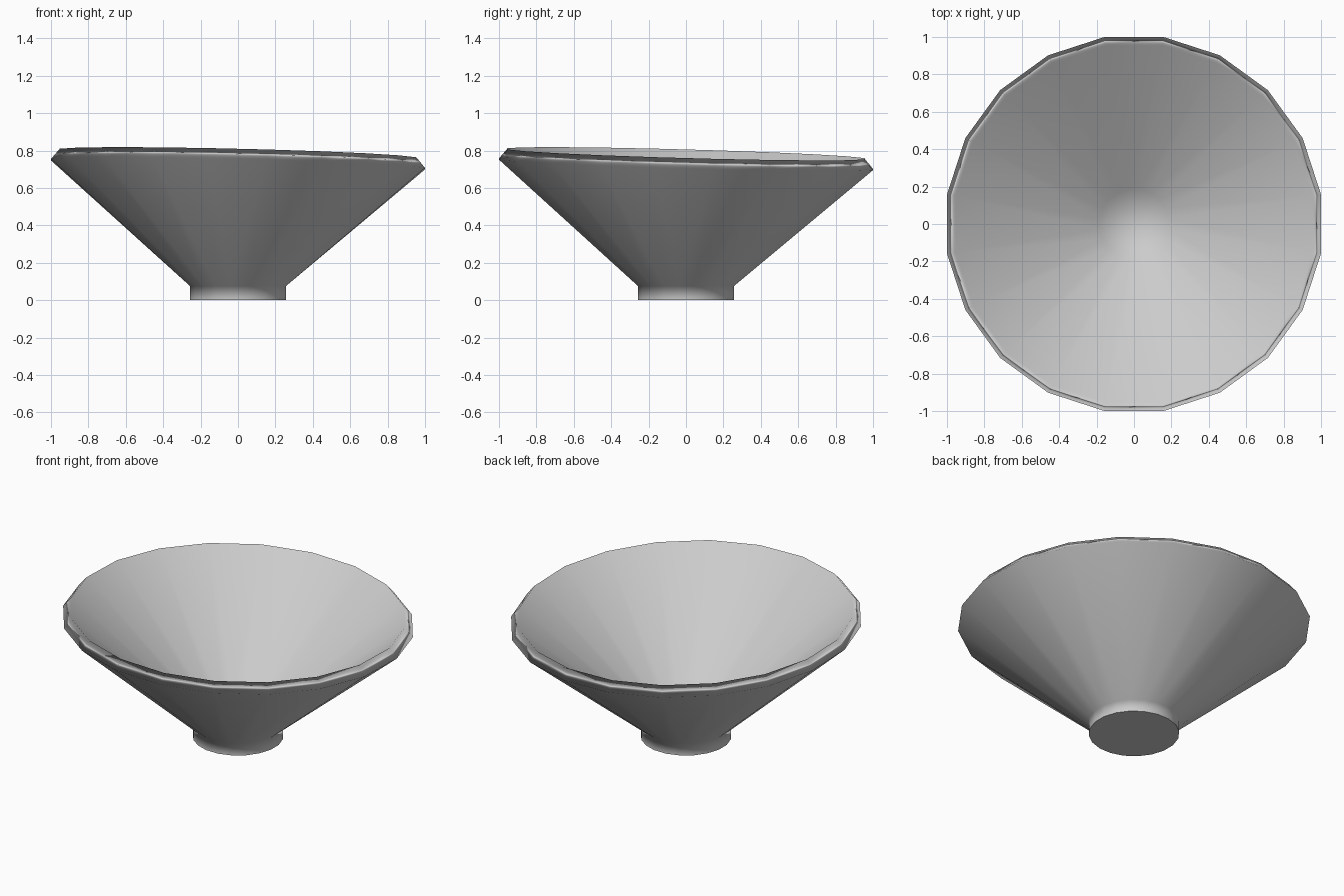
import bpy, bmesh, math

if "Cube" in bpy.data.objects:
    bpy.data.objects.remove(bpy.data.objects["Cube"])

SIDES = 20
TILT_X, TILT_Y = -0.024, -0.028   # the rim leans slightly

# (radius, height, tilted?) from underside, over the lip, down to the inner floor
PROFILE = [
    (0.260, 0.000, 0),
    (0.260, 0.076, 0),
    (1.012, 0.727, 1),
    (0.965, 0.783, 1),
    (0.188, 0.107, 0),
]


def make_ring(bm, radius, height, tilted):
    ring = []
    for i in range(SIDES):
        a = 2 * math.pi * (i + 0.5) / SIDES
        x, y = radius * math.cos(a), radius * math.sin(a)
        z = height + tilted * (TILT_X * x + TILT_Y * y)
        ring.append(bm.verts.new((x, y, z)))
    return ring


# Bowl: thick conical shell on a short round foot
bm = bmesh.new()
rings = [make_ring(bm, *p) for p in PROFILE]
for lower, upper in zip(rings, rings[1:]):
    for i in range(SIDES):
        j = (i + 1) % SIDES
        bm.faces.new((lower[i], lower[j], upper[j], upper[i]))

# Inner floor, and underside of the foot with a crisp edge
bm.faces.new(rings[-1])
underside = bm.faces.new(rings[0][::-1])
for f in bm.faces:
    f.smooth = True
for e in underside.edges:
    e.smooth = False

mesh = bpy.data.meshes.new("bowl")
bm.to_mesh(mesh)
bm.free()
bowl = bpy.data.objects.new("bowl", mesh)
bpy.context.collection.objects.link(bowl)

# Shading follows the large cone faces
weighted = bowl.modifiers.new("weighted_normals", 'WEIGHTED_NORMAL')
weighted.mode = 'FACE_AREA'
weighted.weight = 50
weighted.keep_sharp = True
